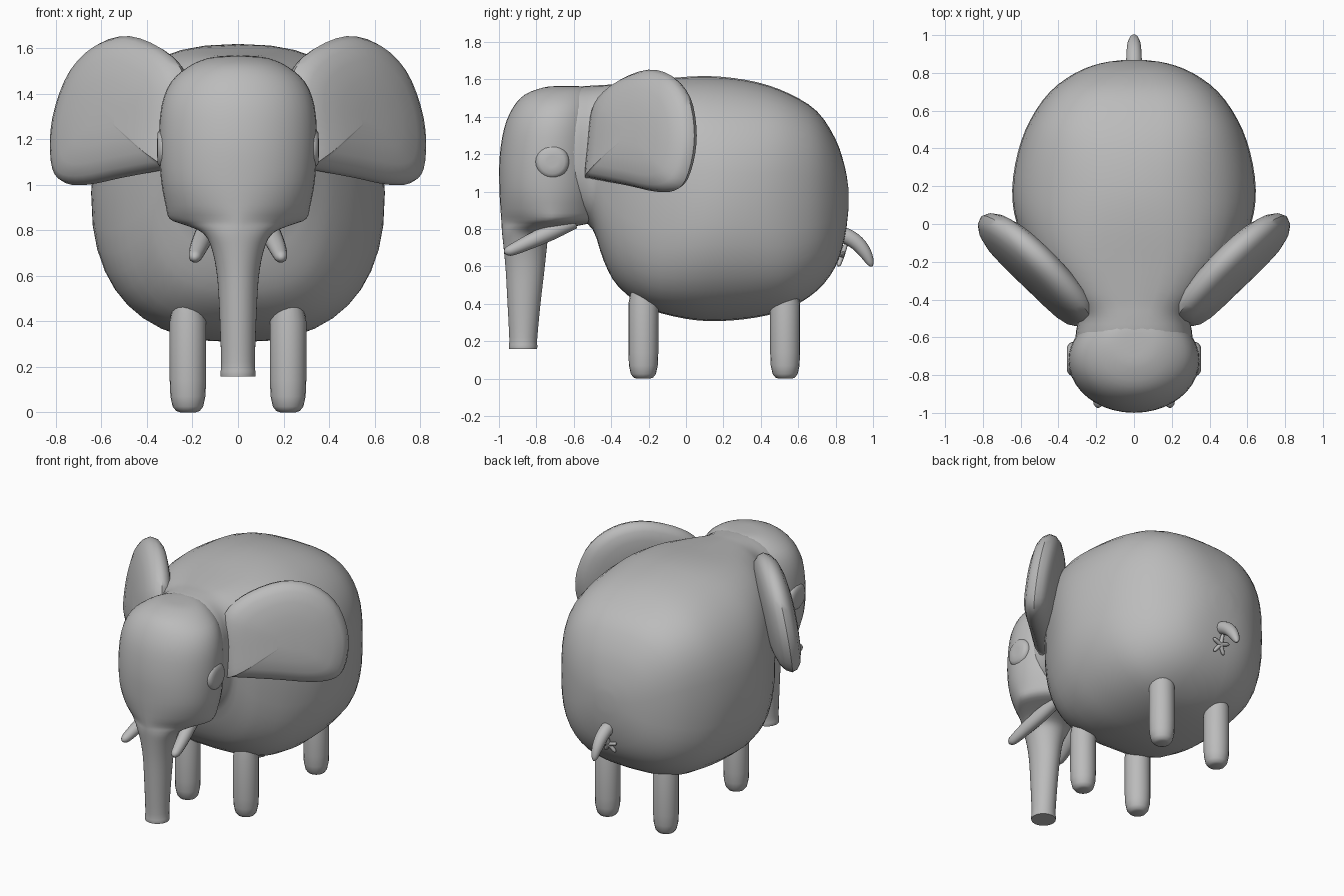
import bpy, bmesh, math
from mathutils import Vector

grey = bpy.data.materials.new("elephant grey")
grey.diffuse_color = (0.5, 0.5, 0.5, 1)


def spline(rows, steps=3, closed=False):
    """Catmull-Rom refinement of a list of tuples."""
    n = len(rows)
    pick = (lambda i: rows[i % n]) if closed else (lambda i: rows[max(0, min(n - 1, i))])
    out = []
    for i in range(n if closed else n - 1):
        a, b, c, d = (pick(i + k) for k in (-1, 0, 1, 2))
        for s in range(steps):
            t = s / steps
            out.append(tuple(0.5 * (2 * q + (r - p) * t + (2 * p - 5 * q + 4 * r - w) * t * t
                                    + (3 * q - p - 3 * r + w) * t ** 3)
                             for p, q, r, w in zip(a, b, c, d)))
    return out if closed else out + [rows[-1]]


def loft(name, rings):
    """Skin closed rings of equal length and cap both ends."""
    bm = bmesh.new()
    vs = [[bm.verts.new(p) for p in ring] for ring in rings]
    n = len(vs[0])
    for a, b in zip(vs, vs[1:]):
        for i in range(n):
            bm.faces.new((a[i], a[(i + 1) % n], b[(i + 1) % n], b[i]))
    bm.faces.new(vs[0])
    bm.faces.new(vs[-1])
    bmesh.ops.recalc_face_normals(bm, faces=bm.faces)
    me = bpy.data.meshes.new(name)
    bm.to_mesh(me)
    bm.free()
    ob = bpy.data.objects.new(name, me)
    bpy.context.collection.objects.link(ob)
    me.materials.append(grey)
    bpy.ops.object.select_all(action='DESELECT')
    ob.select_set(True)
    bpy.context.view_layer.objects.active = ob
    bpy.ops.object.shade_smooth_by_angle(angle=math.radians(45))
    return ob


def oval(rx, ry, e=2.0, n=40):
    """Superellipse points."""
    pts = []
    for i in range(n):
        c, s = math.cos(2 * math.pi * i / n), math.sin(2 * math.pi * i / n)
        pts.append((math.copysign(abs(c) ** (2 / e), c) * rx,
                    math.copysign(abs(s) ** (2 / e), s) * ry))
    return pts


def tube(name, path, n=14):
    """Round tube through (x, y, z, radius) points."""
    rows = spline(path)
    rings = []
    for i, r in enumerate(rows):
        t = Vector(rows[min(i + 1, len(rows) - 1)][:3]) - Vector(rows[max(i - 1, 0)][:3])
        t.normalize()
        u = t.orthogonal() if abs(t.x) > 0.9 else t.cross(Vector((1, 0, 0)))
        u.normalize()
        v = t.cross(u)
        rings.append([Vector(r[:3]) + u * a + v * b for a, b in oval(r[3], r[3], n=n)])
    return loft(name, rings)


# Body and neck: (y, half width, bottom, top, squareness)
body = [(-0.72, 0.30, 0.95, 1.50, 2.4), (-0.60, 0.31, 0.87, 1.555, 2.5), (-0.50, 0.30, 0.80, 1.567, 2.6),
        (-0.44, 0.345, 0.63, 1.57, 2.7), (-0.36, 0.42, 0.49, 1.577, 2.9), (-0.20, 0.53, 0.375, 1.593, 3.0),
        (0.0, 0.62, 0.32, 1.614, 2.6), (0.18, 0.645, 0.308, 1.615, 2.4), (0.38, 0.615, 0.328, 1.585, 2.5),
        (0.55, 0.55, 0.375, 1.525, 2.75), (0.70, 0.445, 0.47, 1.43, 2.8), (0.80, 0.31, 0.60, 1.28, 2.7),
        (0.85, 0.18, 0.76, 1.13, 2.4), (0.868, 0.06, 0.90, 1.02, 2.1)]
loft("body", [[(a, y, (lo + hi) / 2 + b) for a, b in oval(w, (hi - lo) / 2, e)]
              for y, w, lo, hi, e in spline(body)])

# Head running down into the trunk: (z, half width, front y, back y, roundness)
head = [(1.564, 0.05, -0.70, -0.58, 2), (1.556, 0.13, -0.765, -0.52, 2), (1.52, 0.215, -0.86, -0.48, 2),
        (1.45, 0.295, -0.925, -0.46, 2), (1.34, 0.337, -0.972, -0.45, 2), (1.18, 0.347, -0.997, -0.45, 2),
        (1.02, 0.338, -0.998, -0.45, 2), (0.91, 0.318, -0.992, -0.45, 1.8), (0.85, 0.30, -0.988, -0.45, 1.55),
        (0.825, 0.24, -0.986, -0.54, 1.6), (0.80, 0.175, -0.985, -0.66, 1.8), (0.765, 0.135, -0.982, -0.73, 2),
        (0.69, 0.108, -0.974, -0.745, 2), (0.58, 0.09, -0.964, -0.757, 2), (0.40, 0.08, -0.954, -0.778, 2),
        (0.22, 0.074, -0.945, -0.795, 2), (0.175, 0.077, -0.947, -0.795, 2), (0.158, 0.076, -0.946, -0.796, 2)]
loft("head_and_trunk", [[(a, (f + k) / 2 + b, z) for a, b in oval(w, (k - f) / 2, e)]
                        for z, w, f, k, e in spline(head)])

# Ear outline: (distance outward, z), and its cushion section: (scale, half thickness)
ear = [(-0.21, 1.08), (-0.215, 1.22), (-0.215, 1.40), (-0.17, 1.51), (-0.03, 1.60), (0.17, 1.652),
       (0.35, 1.62), (0.49, 1.51), (0.56, 1.35), (0.572, 1.20), (0.535, 1.06), (0.46, 1.005),
       (0.32, 1.0), (0.12, 1.03), (-0.10, 1.06), (-0.19, 1.072)]
cushion = [(0.2, 0.102), (0.45, 0.097), (0.7, 0.083), (0.87, 0.062), (0.96, 0.036)]
section = [(s, -t) for s, t in cushion] + [(1, 0)] + [(s, t) for s, t in reversed(cushion)]

for side, label in ((-1, "right"), (1, "left")):
    rings = []
    for s, t in section:
        ring = []
        for u, z in spline(ear, 3, True):
            u, z = 0.18 + (u - 0.18) * s, 1.31 + (z - 1.31) * s
            n = 0.533 + 0.05 * u + 0.15 * (1.31 - z) + t  # lower rim leans outward
            ring.append((side * (0.67 * u + 0.74 * n), 0.74 * u - 0.67 * n, z))
        rings.append(ring)
    loft("ear_" + label, rings)

    # Eye: shallow button with a sloping rim
    loft("eye_" + label, [[(side * x, -0.715 + a, 1.16 + b) for a, b in oval(r, r, n=24)]
                          for x, r in ((0.28, 0.088), (0.33, 0.09), (0.343, 0.082), (0.354, 0.066), (0.355, 0.03))])

    # Tusk
    tube("tusk_" + label, [(side * 0.125, -0.60, 0.84, 0.04), (side * 0.145, -0.72, 0.785, 0.044),
                           (side * 0.168, -0.83, 0.735, 0.04), (side * 0.185, -0.92, 0.693, 0.032),
                           (side * 0.19, -0.955, 0.68, 0.024), (side * 0.192, -0.97, 0.673, 0.008)])

    # Legs with rounded feet: (z, radius)
    for y, part in ((-0.228, "front_leg_"), (0.53, "back_leg_")):
        leg = [(0.0, 0.035), (0.006, 0.052), (0.025, 0.067), (0.07, 0.077), (0.14, 0.08), (0.40, 0.08), (0.50, 0.06)]
        loft(part + label, [[(side * 0.22 + a, y + b, z) for a, b in oval(r, r, n=20)] for z, r in leg])

# Tail
tube("tail", [(0, 0.78, 0.775, 0.035), (0, 0.85, 0.765, 0.042), (0, 0.915, 0.725, 0.04),
              (0, 0.96, 0.67, 0.033), (0, 0.985, 0.62, 0.02), (0, 0.992, 0.60, 0.006)])

# Small star-shaped fold below the tail
for k in range(5):
    a = math.radians(90 + 72 * k)
    dx, dz = math.cos(a), math.sin(a)
    tube("fold_%d" % (k + 1), [(dx * d, 0.833 + dz * d * 0.35, 0.655 + dz * d, r)
                               for d, r in ((-0.01, 0.014), (0.025, 0.013), (0.055, 0.011), (0.066, 0.004))], 8)
